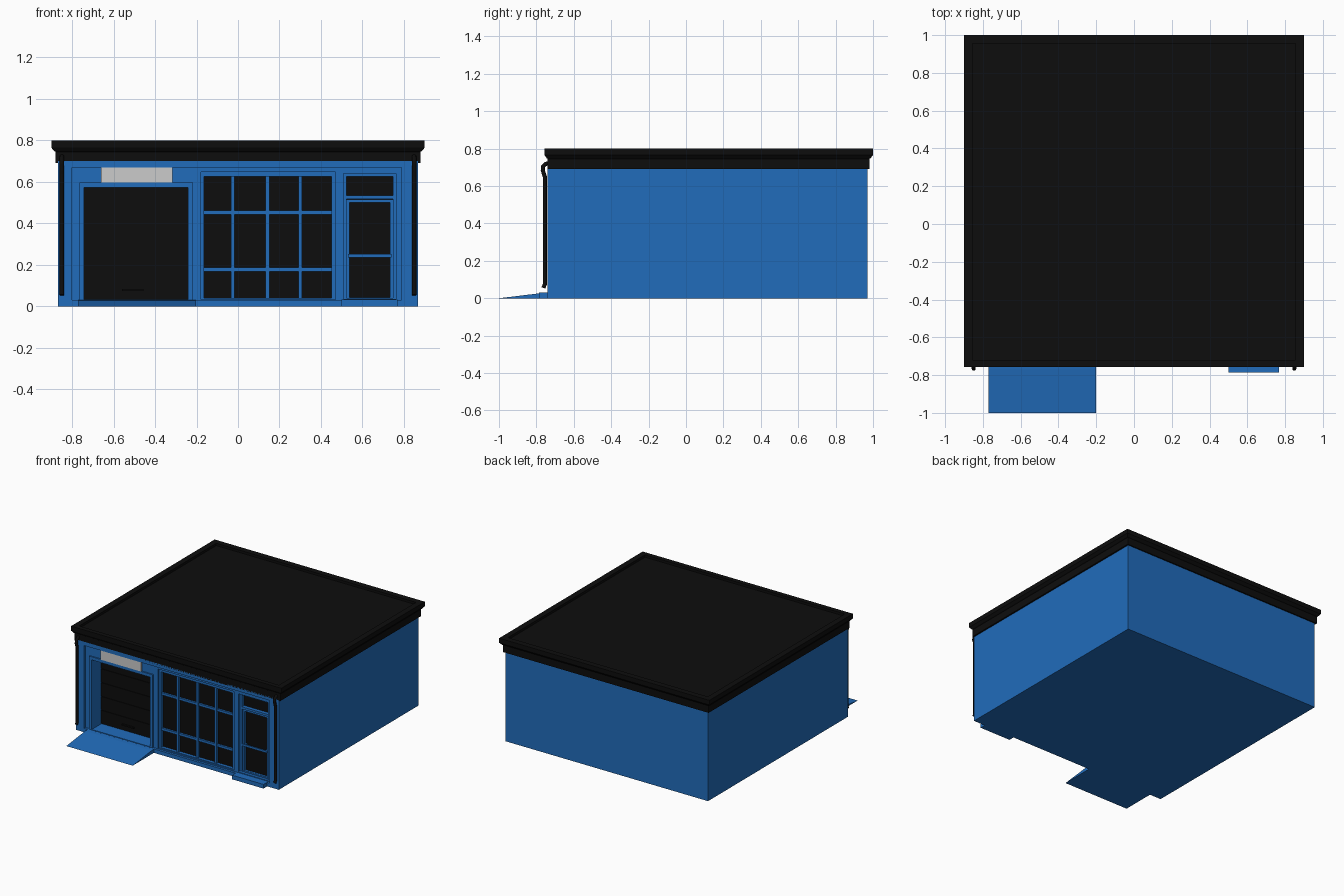
import bpy, bmesh

if "Cube" in bpy.data.objects:
    bpy.data.objects.remove(bpy.data.objects["Cube"])

def material(name, rgb):
    m = bpy.data.materials.new(name)
    m.diffuse_color = (*rgb, 1)
    m.use_nodes = True
    m.node_tree.nodes["Principled BSDF"].inputs["Base Color"].default_value = m.diffuse_color
    return m

BLUE = material("blue_paint", (0.015, 0.15, 0.5))
BLACK = material("black_paint", (0.004, 0.004, 0.004))

def finish(name, bm, mat):
    bmesh.ops.recalc_face_normals(bm, faces=bm.faces)
    me = bpy.data.meshes.new(name)
    bm.to_mesh(me)
    bm.free()
    ob = bpy.data.objects.new(name, me)
    bpy.context.collection.objects.link(ob)
    if mat:
        me.materials.append(mat)
    return ob

def add_box(bm, x0, x1, y0, y1, z0, z1):
    vs = bmesh.ops.create_cube(bm, size=1)["verts"]
    for v in vs:
        v.co = (x1 if v.co.x > 0 else x0, y1 if v.co.y > 0 else y0, z1 if v.co.z > 0 else z0)

def boxes(name, mat, *dims):
    bm = bmesh.new()
    for d in dims:
        add_box(bm, *d)
    return finish(name, bm, mat)

def frame(name, x0, x1, z0, z1, y0, y1, l, r, b, t):
    """Rectangular frame with separate side widths."""
    return boxes(name, BLUE, (x0, x0 + l, y0, y1, z0, z1), (x1 - r, x1, y0, y1, z0, z1),
                 (x0 + l, x1 - r, y0, y1, z1 - t, z1), (x0 + l, x1 - r, y0, y1, z0, z0 + b))

# Walls with recessed shopfront and openings
walls = boxes("walls", BLUE, (-0.868, 0.868, -0.74, 0.97, 0, 0.7))
recesses = [(-0.8, 0.787, -0.8, -0.722, 0.03, 0.67),
            (-0.742, -0.242, -0.8, -0.605, 0.032, 0.572),
            (-0.178, 0.47, -0.8, -0.675, 0.034, 0.648),
            (0.508, 0.762, -0.8, -0.665, 0.036, 0.64)]
for d in recesses:
    cutter = boxes("cutter", None, d)
    mod = walls.modifiers.new("recess", 'BOOLEAN')
    mod.operation = 'DIFFERENCE'
    mod.solver = 'EXACT'
    mod.object = cutter
    bpy.context.view_layer.objects.active = walls
    bpy.ops.object.modifier_apply(modifier=mod.name)
    bpy.data.objects.remove(cutter)

# Garage door: stacked panels, trim and handle
boxes("garage_door", BLACK, *[(-0.742, -0.242, -0.615, -0.603, 0.035 + i * 0.107, 0.137 + i * 0.107)
                              for i in range(5)], (-0.742, -0.242, -0.609, -0.602, 0.032, 0.572))
boxes("garage_handle", BLACK, (-0.56, -0.455, -0.627, -0.614, 0.074, 0.084))
frame("garage_trim", -0.764, -0.218, 0.03, 0.596, -0.732, -0.72, 0.022, 0.024, 0.004, 0.024)

# Shop window: glass, frame and glazing bars
boxes("window_glass", BLACK, (-0.17, 0.46, -0.685, -0.67, 0.036, 0.64))
frame("window_frame", -0.178, 0.47, 0.034, 0.648, -0.71, -0.675, 0.014, 0.02, 0.006, 0.022)
boxes("glazing_bars", BLUE,
      *[(x - 0.009, x + 0.009, -0.702, -0.675, 0.036, 0.63) for x in (-0.025, 0.142, 0.3)],
      *[(-0.17, 0.455, -0.7, -0.675, z - 0.009, z + 0.009) for z in (0.178, 0.452)])

# Entrance door with transom and push bar
boxes("door_glass", BLACK, (0.52, 0.75, -0.672, -0.66, 0.038, 0.63))
frame("door_frame", 0.508, 0.762, 0.036, 0.64, -0.7, -0.665, 0.016, 0.016, 0.004, 0.014)
frame("door_leaf", 0.524, 0.746, 0.038, 0.515, -0.688, -0.665, 0.014, 0.014, 0.004, 0.015)
boxes("transom_bar", BLUE, (0.524, 0.746, -0.7, -0.665, 0.518, 0.535))
boxes("push_bar", BLUE, (0.53, 0.74, -0.705, -0.695, 0.236, 0.252),
      (0.54, 0.55, -0.695, -0.67, 0.239, 0.249), (0.72, 0.73, -0.695, -0.67, 0.239, 0.249))

# Blank sign board over the garage
boxes("sign_board", None, (-0.66, -0.315, -0.738, -0.715, 0.598, 0.684))

# Doorstep and vehicle ramp
boxes("doorstep", BLUE, (0.5, 0.768, -0.785, -0.735, 0, 0.032))
bm = bmesh.new()
vs = [bm.verts.new((-0.77, y, z)) for y, z in ((-1, 0), (-0.735, 0), (-0.735, 0.03), (-0.77, 0.028))]
side = bm.faces.new(vs)
ext = bmesh.ops.extrude_face_region(bm, geom=[side])
if not side.is_valid or side not in bm.faces[:]:
    bm.faces.new(vs)
bmesh.ops.translate(bm, vec=(0.568, 0, 0),
                    verts=[g for g in ext["geom"] if isinstance(g, bmesh.types.BMVert)])
finish("ramp", bm, BLUE)

# Roof: stacked rectangular loops forming fascia, cornice and shallow parapet
bm = bmesh.new()
loops = []
for inset, z in ((0.02, 0.69), (0.02, 0.745), (0.014, 0.748), (0, 0.765),
                 (0, 0.8), (0.045, 0.8), (0.045, 0.782)):
    x, y0, y1 = 0.9 - inset, -0.756 + inset * 0.8, 1 - inset
    loops.append([bm.verts.new(p) for p in ((-x, y0, z), (x, y0, z), (x, y1, z), (-x, y1, z))])
for a, b in zip(loops, loops[1:]):
    for i in range(4):
        j = (i + 1) % 4
        bm.faces.new((a[i], a[j], b[j], b[i]))
bm.faces.new(loops[0])
bm.faces.new(loops[-1])
finish("roof", bm, BLACK)

# Downspouts, mirrored left and right
for side_name, x in (("left", -0.849), ("right", 0.849)):
    cu = bpy.data.curves.new("downspout_" + side_name, 'CURVE')
    cu.dimensions = '3D'
    cu.bevel_depth = 0.011
    cu.bevel_resolution = 2
    cu.use_fill_caps = True
    sp = cu.splines.new('POLY')
    path = [(-0.73, 0.725), (-0.75, 0.718), (-0.764, 0.705), (-0.766, 0.685), (-0.755, 0.65),
            (-0.755, 0.075), (-0.762, 0.055)]
    sp.points.add(len(path) - 1)
    for p, (y, z) in zip(sp.points, path):
        p.co = (x, y, z, 1)
    ob = bpy.data.objects.new("downspout_" + side_name, cu)
    bpy.context.collection.objects.link(ob)
    cu.materials.append(BLACK)
